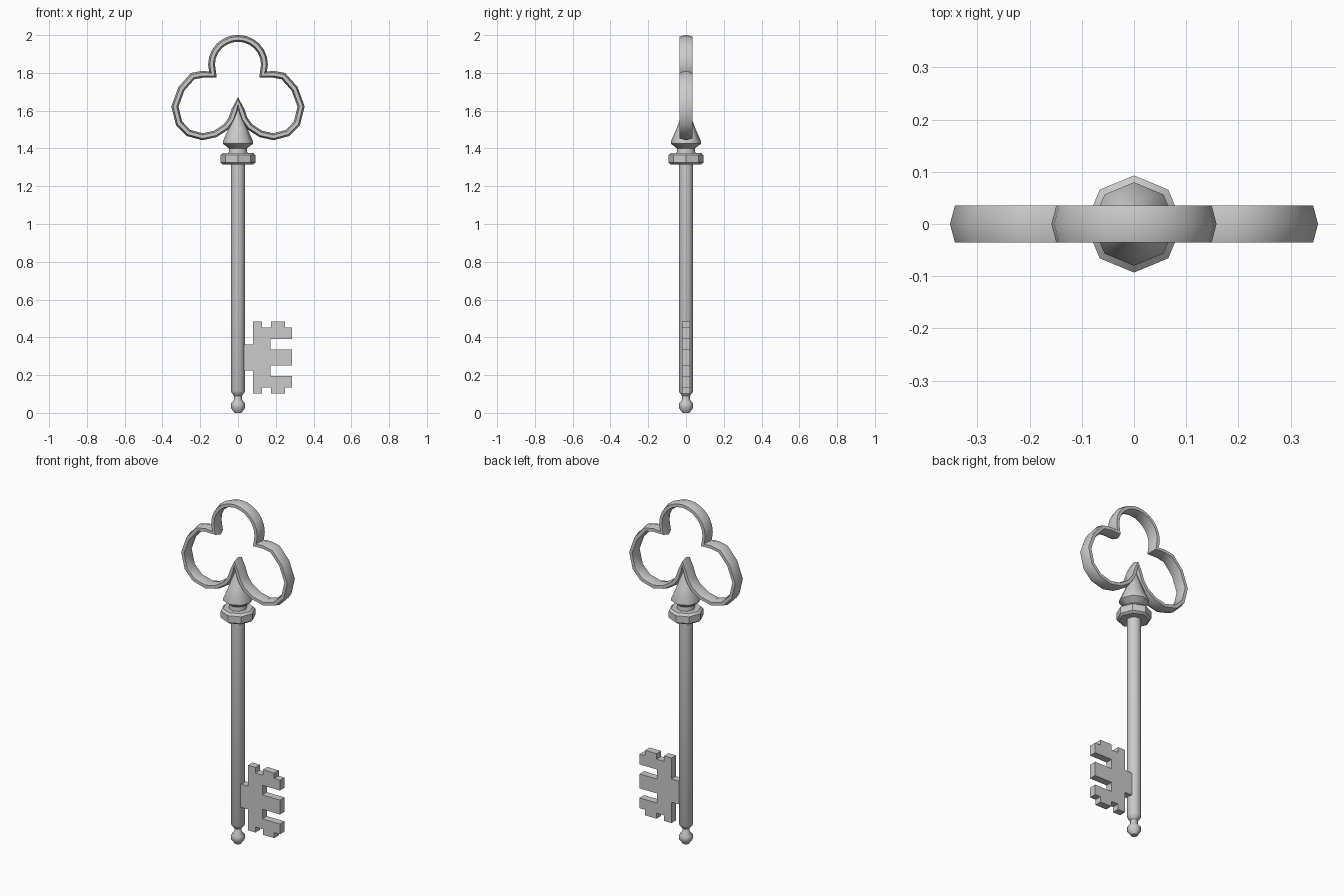
import bpy, bmesh
from math import pi, cos, sin, radians
from mathutils import Vector

if "Cube" in bpy.data.objects:
    bpy.data.objects.remove(bpy.data.objects["Cube"])


def finish(name, bm, angle=None):
    bmesh.ops.recalc_face_normals(bm, faces=bm.faces)
    me = bpy.data.meshes.new(name)
    bm.to_mesh(me)
    bm.free()
    ob = bpy.data.objects.new(name, me)
    bpy.context.collection.objects.link(ob)
    if angle:
        bpy.ops.object.select_all(action='DESELECT')
        ob.select_set(True)
        bpy.context.view_layer.objects.active = ob
        bpy.ops.object.shade_smooth_by_angle(angle=radians(angle))
    return ob


def bridge(bm, a, b):
    n = len(a)
    for i in range(n):
        bm.faces.new((a[i], a[(i + 1) % n], b[(i + 1) % n], b[i]))


def lathe(name, profile, sides, angle=None):
    """Turned part around z from (radius, height) points, capped at both ends."""
    bm = bmesh.new()
    rings = [[bm.verts.new((r * cos(2 * pi * i / sides), r * sin(2 * pi * i / sides), z))
              for i in range(sides)] for r, z in profile]
    for a, b in zip(rings, rings[1:]):
        bridge(bm, a, b)
    bm.faces.new(rings[0])
    bm.faces.new(rings[-1])
    return finish(name, bm, angle)


# Shaft, tip ball, collar and cone under the bow
lathe("shaft", [(.02, .09), (.033, .105), (.038, .115), (.038, 1.33)], 16, 40)
lathe("tip_ball", [(.018, 0), (.037, .025), (.037, .05), (.02, .07), (.02, .1)], 8, 50)
lathe("collar", [(.08, 1.315), (.093, 1.325), (.093, 1.365), (.08, 1.377)], 8, 35)
lathe("neck", [(.05, 1.37), (.047, 1.40), (.08, 1.425), (.08, 1.437),
               (.05, 1.505), (.004, 1.63)], 8, 50)

# Trefoil bow: right half of the centre line, mirrored to a closed loop
top = [(.14 * sin(radians(a)), 1.845 + .138 * cos(radians(a))) for a in range(0, 106, 15)]
lobe = [(.131, 1.79), (.185, 1.793), (.24, 1.783), (.30, 1.715), (.334, 1.622), (.312, 1.533),
        (.262, 1.482), (.188, 1.462), (.12, 1.477), (.062, 1.515), (.033, 1.555),
        (.016, 1.605), (0, 1.647)]
half = top + lobe
path = [Vector(p) for p in half + [(-x, z) for x, z in half[-2:0:-1]]]
section = [(.018, 0), (.009, .035), (-.009, .035), (-.018, 0), (-.009, -.035), (.009, -.035)]

bm = bmesh.new()
rings = []
for i, p in enumerate(path):
    d0 = (p - path[i - 1]).normalized()
    d1 = (path[(i + 1) % len(path)] - p).normalized()
    n0, n1 = Vector((-d0.y, d0.x)), Vector((-d1.y, d1.x))
    n = (n0 + n1).normalized()
    n /= max(n.dot(n0), .75)
    rings.append([bm.verts.new((p.x + n.x * u, v, p.y + n.y * u)) for u, v in section])
for i, ring in enumerate(rings):
    bridge(bm, rings[i - 1], ring)
finish("bow", bm, 40)

# Toothed bit: upper half outline mirrored about its middle height
mid = .2935
upper = [(.02, .068), (.079, .068), (.079, .19), (.127, .19), (.127, .158), (.175, .158),
         (.175, .19), (.249, .19), (.249, .158), (.286, .158), (.286, .098), (.172, .098),
         (.172, .042), (.286, .042)]
outline = [(x, mid + h) for x, h in upper] + [(x, mid - h) for x, h in reversed(upper)]
bm = bmesh.new()
front = bm.faces.new([bm.verts.new((x, -.021, z)) for x, z in outline])
ext = bmesh.ops.extrude_face_region(bm, geom=[front], use_keep_orig=True)
bmesh.ops.translate(bm, vec=(0, .042, 0),
                    verts=[g for g in ext["geom"] if isinstance(g, bmesh.types.BMVert)])
finish("bit", bm)
